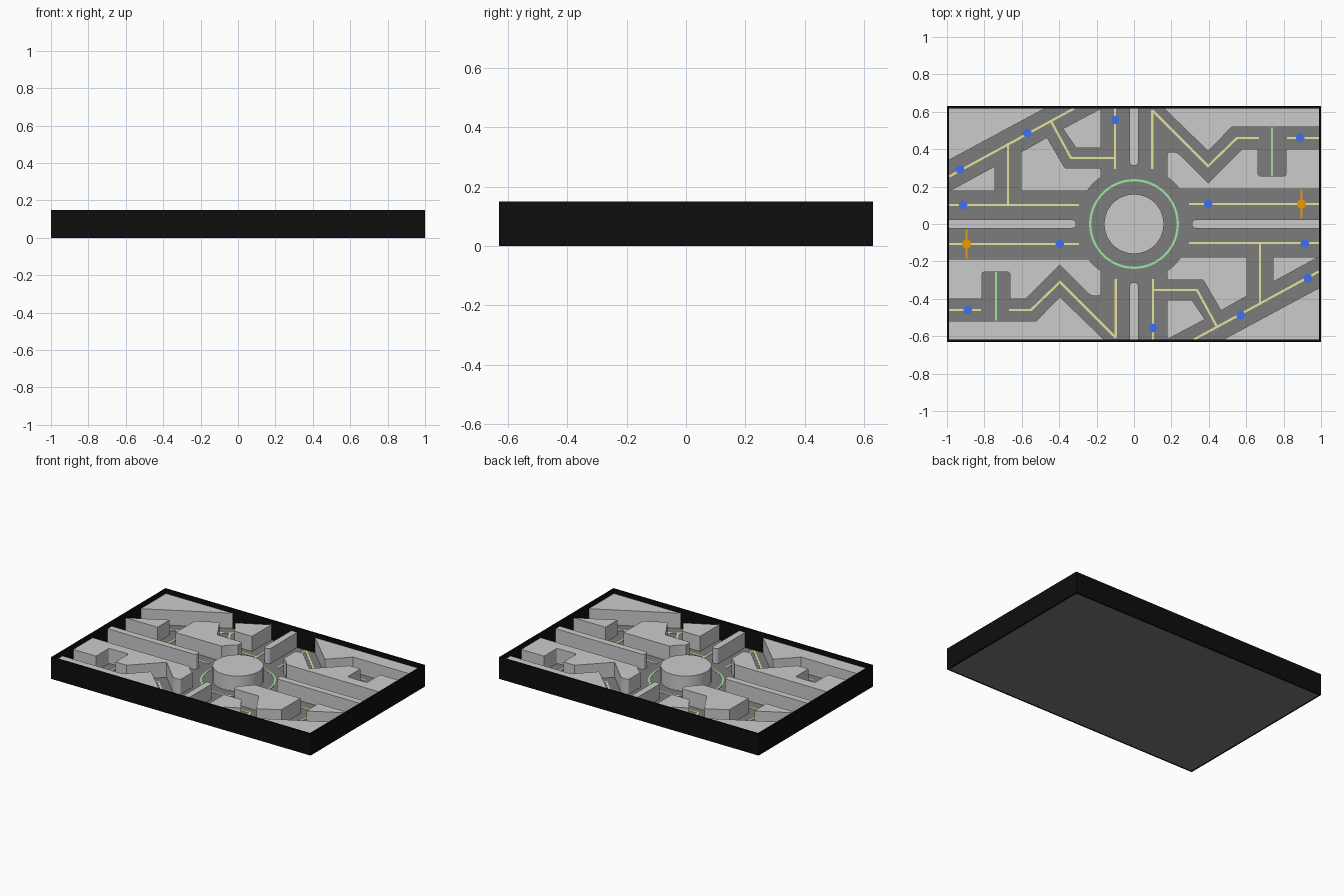
import bpy, bmesh, math
from mathutils import Vector

if "Cube" in bpy.data.objects:
    bpy.data.objects.remove(bpy.data.objects["Cube"])

FLOOR, TOP = 0.015, 0.12
HX, HY, WALL = 1.0, 0.63, 0.012
IX, IY = HX - WALL, HY - WALL


def material(name, rgb):
    m = bpy.data.materials.new(name)
    m.diffuse_color = (*rgb, 1)
    m.use_nodes = True
    m.node_tree.nodes["Principled BSDF"].inputs["Base Color"].default_value = m.diffuse_color
    return m


BLACK = material("black", (0.004, 0.004, 0.004))
ASPHALT = material("asphalt", (0.2, 0.2, 0.2))
YELLOW = material("yellow", (0.8, 0.77, 0.33))
GREEN = material("green", (0.35, 0.8, 0.35))
BLUE = material("blue", (0.05, 0.16, 0.85))
ORANGE = material("orange", (0.85, 0.33, 0.0))


def prism(bm, pts, z0, z1):
    """Extrude a flat outline from z0 to z1."""
    face = bm.faces.new([bm.verts.new((p[0], p[1], z0)) for p in pts])
    ext = bmesh.ops.extrude_face_region(bm, geom=[face], use_keep_orig=True)
    for v in ext["geom"]:
        if isinstance(v, bmesh.types.BMVert):
            v.co.z = z1


def build(name, outlines, z0, z1, mat=None, twin=True, smooth=False):
    """One object from outlines, each repeated by a half turn about the centre."""
    bm = bmesh.new()
    for pts in outlines:
        prism(bm, pts, z0, z1)
        if twin:
            prism(bm, [(-p[0], -p[1]) for p in pts], z0, z1)
    bmesh.ops.recalc_face_normals(bm, faces=bm.faces)
    me = bpy.data.meshes.new(name)
    bm.to_mesh(me)
    bm.free()
    ob = bpy.data.objects.new(name, me)
    bpy.context.collection.objects.link(ob)
    if mat:
        me.materials.append(mat)
    if smooth:
        bpy.context.view_layer.objects.active = ob
        ob.select_set(True)
        bpy.ops.object.shade_smooth_by_angle(angle=math.radians(30))
        ob.select_set(False)
    return ob


def rect(x0, x1, y0, y1):
    return [(x0, y0), (x1, y0), (x1, y1), (x0, y1)]


def arc(r, a0, a1, n, cx=0, cy=0):
    return [(cx + r * math.cos(a0 + (a1 - a0) * i / n),
             cy + r * math.sin(a0 + (a1 - a0) * i / n)) for i in range(n + 1)]


def disc(cx, cy, r, n=24):
    return arc(r, 0, math.tau, n, cx, cy)[:-1]


def rounded(pts):
    """Corners given as (x, y, r) are softened over the distance r."""
    out = []
    for i, p in enumerate(pts):
        c = Vector(p[:2])
        if len(p) < 3:
            out.append(c)
            continue
        a = c + (Vector(pts[i - 1][:2]) - c).normalized() * p[2]
        b = c + (Vector(pts[(i + 1) % len(pts)][:2]) - c).normalized() * p[2]
        for k in range(6):
            t = k / 5
            out.append(a * (1 - t) ** 2 + c * 2 * t * (1 - t) + b * t * t)
    return out


def ribbon(path, w=0.006):
    """Mitred strip of half width w along a path."""
    p = [Vector(q) for q in path]
    left, right = [], []
    for i, q in enumerate(p):
        d0 = (q - p[i - 1]).normalized() if i else (p[1] - q).normalized()
        d1 = (p[i + 1] - q).normalized() if i < len(p) - 1 else d0
        n0, n1 = Vector((-d0.y, d0.x)), Vector((-d1.y, d1.x))
        m = (n0 + n1).normalized()
        m *= w / m.dot(n0)
        left.append(q + m)
        right.append(q - m)
    return left + right[::-1]


# tray: floor slab and surrounding wall
build("road_floor", [rect(-IX, IX, -IY, IY)], 0, FLOOR, ASPHALT, twin=False)
build("outer_wall", [rect(-HX, HX, -HY, -IY), rect(IX, HX, -IY, IY)], 0, 0.15, BLACK)

# raised blocks between the roads
build("corner_blocks", [[(-IX, IY), (-IX, 0.342), (-0.476, IY)]], FLOOR, TOP)
build("wedge_blocks", [[(-IX, 0.176), (-0.743, 0.176), (-0.743, 0.31)]], FLOOR, TOP)
build("small_blocks", [[(-0.38, 0.51), (-0.31, 0.406), (-0.176, 0.406, 0.015),
                        (-0.176, IY)]], FLOOR, TOP)
RING = 0.307
a0, a1 = math.radians(145), math.radians(125)
build("middle_blocks", [rounded([(-0.604, 0.176)] + arc(RING, a0, a1, 4)
      + [(-0.176, 0.299, 0.015), (-0.369, 0.299), (-0.465, 0.463), (-0.604, 0.385)])],
      FLOOR, TOP)
build("zigzag_outer_blocks", [[(0.16, IY), (0.396, 0.39), (0.524, 0.519),
                               (IX, 0.519), (IX, IY)]], FLOOR, TOP)
b0, b1 = math.radians(55), math.radians(37.5)
build("zigzag_inner_blocks", [rounded(arc(RING, b0, b1, 4) + [
      (IX, 0.187), (IX, 0.401), (0.813, 0.401), (0.813, 0.257, 0.015),
      (0.663, 0.257, 0.015), (0.663, 0.401), (0.578, 0.401), (0.396, 0.219),
      (0.23, 0.385, 0.018), (0.176, 0.385, 0.02)])], FLOOR, TOP)

# lane dividers with rounded ends
r = 0.02
build("lane_dividers", [
    rounded([(0.31, -0.023, r), (IX, -0.023), (IX, 0.023), (0.31, 0.023, r)]),
    rounded([(-0.023, IY), (-0.023, 0.312, r), (0.023, 0.312, r), (0.023, IY)])],
    FLOOR, TOP)

# round island
build("round_island", [disc(0, 0, 0.16, 48)], FLOOR, TOP, twin=False, smooth=True)

# lane markings
build("yellow_lines", [ribbon(p) for p in (
    [(-IX, 0.254), (-0.32, IY)],
    [(-0.444, 0.55), (-0.337, 0.353), (-0.102, 0.353)],
    [(-0.674, 0.433), (-0.674, 0.102)],
    [(-IX, 0.102), (-0.294, 0.102)],
    [(-0.102, IY), (-0.102, 0.294)],
    [(0.098, 0.294), (0.098, 0.61)],
    [(0.098, 0.608), (0.396, 0.31), (0.551, 0.46), (0.668, 0.46)],
    [(0.818, 0.46), (IX, 0.46)],
    [(0.294, 0.107), (IX, 0.107)])], FLOOR, FLOOR + 0.002, YELLOW)
build("green_bay_lines", [ribbon([(0.738, 0.515), (0.738, 0.257)])],
      FLOOR, FLOOR + 0.002, GREEN)
build("green_ring", [arc(0.24, 0, math.pi, 32) + arc(0.228, math.pi, 0, 32)],
      FLOOR, FLOOR + 0.002, GREEN)

# waypoint dots and stop markers
build("blue_dots", [disc(x, y, 0.023) for x, y in (
    (-0.102, 0.556), (-0.57, 0.487), (-0.93, 0.29), (-0.914, 0.102),
    (0.396, 0.107), (0.888, 0.46))], FLOOR, FLOOR + 0.003, BLUE)
build("orange_dots", [disc(0.895, 0.107, 0.024)], FLOOR, FLOOR + 0.003, ORANGE)
build("orange_bars", [ribbon([(0.895, 0.03), (0.895, 0.185)])],
      FLOOR, FLOOR + 0.0025, ORANGE)
